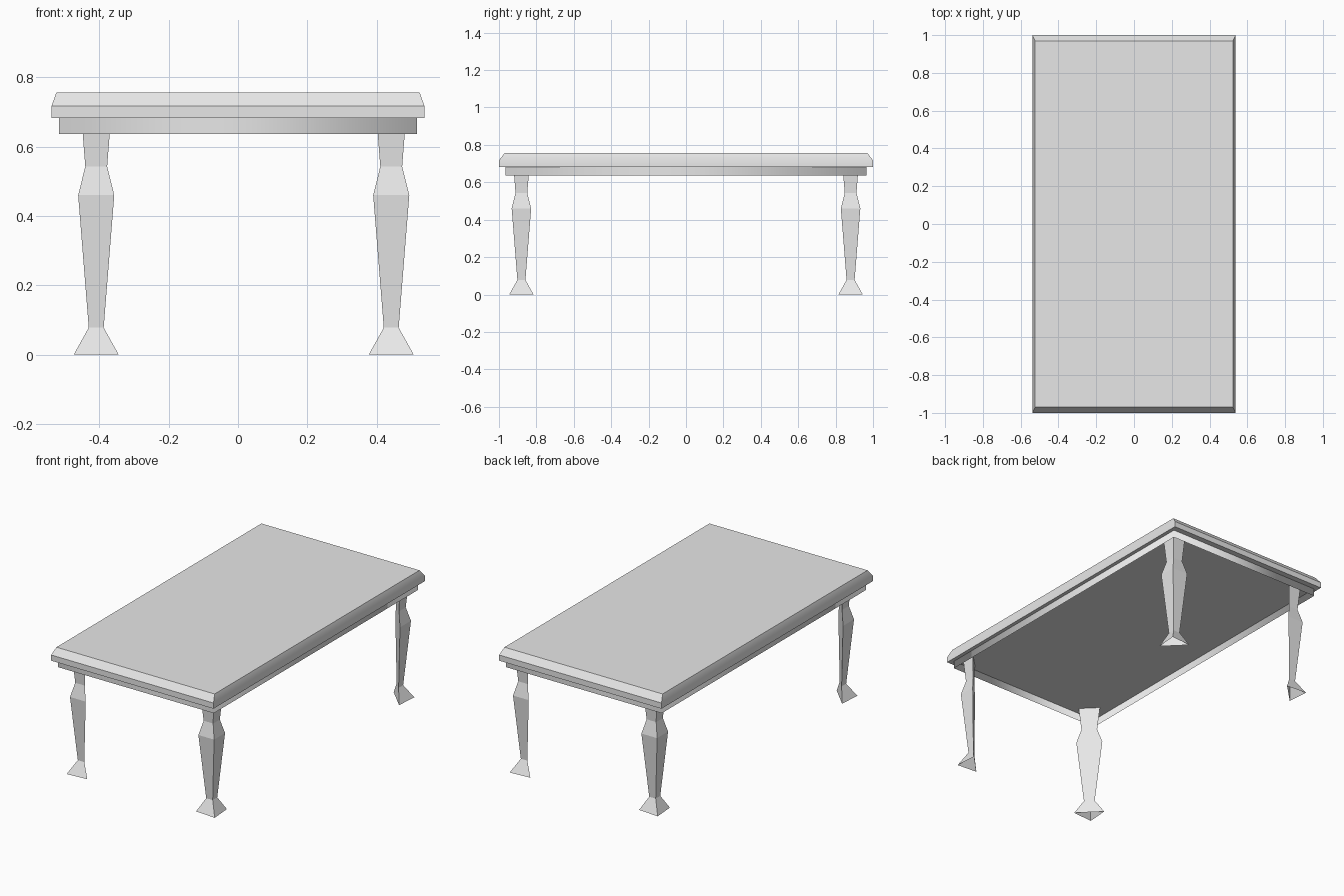
import bpy
import bmesh

cube = bpy.data.objects.get("Cube")
if cube:
    bpy.data.objects.remove(cube, do_unlink=True)

grey = bpy.data.materials.new("light_grey")
grey.use_nodes = True
grey.diffuse_color = (0.8, 0.8, 0.8, 1)
grey.node_tree.nodes["Principled BSDF"].inputs["Base Color"].default_value = (0.8, 0.8, 0.8, 1)


def loft(name, rings, cap_start=False, cap_end=False):
    """Skin a stack of closed rings into one object, with optional end caps."""
    bm = bmesh.new()
    loops = [[bm.verts.new(p) for p in ring] for ring in rings]
    for a, b in zip(loops, loops[1:]):
        for i in range(len(a)):
            j = (i + 1) % len(a)
            bm.faces.new((a[i], a[j], b[j], b[i]))
    if cap_start:
        bm.faces.new(list(reversed(loops[0])))
    if cap_end:
        bm.faces.new(loops[-1])
    mesh = bpy.data.meshes.new(name)
    bm.to_mesh(mesh)
    bm.free()
    mesh.materials.append(grey)
    obj = bpy.data.objects.new(name, mesh)
    bpy.context.collection.objects.link(obj)
    return obj


def rectangle(x, y, z):
    return [(-x, -y, z), (x, -y, z), (x, y, z), (-x, y, z)]


# Table top: slab with a chamfered upper edge
top = loft("table_top",
           [rectangle(0.538, 1.0, 0.683), rectangle(0.538, 1.0, 0.717),
            rectangle(0.524, 0.97, 0.756)], True, True)
bpy.ops.object.select_all(action="DESELECT")
top.select_set(True)
bpy.context.view_layer.objects.active = top
bpy.ops.object.shade_smooth_by_angle()

# Apron: thin open skirt with softly shaded corners
apron = loft("apron", [rectangle(0.516, 0.966, 0.637), rectangle(0.516, 0.966, 0.683)])
apron.data.shade_smooth()

# Legs: three-sided turned profile (height, width, skew), right angle facing outwards
PROFILE = [(0, 0.13, 0.01), (0.078, 0.043, 0), (0.46, 0.104, 0),
           (0.543, 0.063, 0), (0.683, 0.085, 0)]


def leg(name, cx, cy, sx, sy):
    rings = []
    for z, width, skew in PROFILE:
        h = width / 2
        corner = [(h, h), (-h, h - skew), (h - skew, -h)]
        ring = [(cx + sx * x, cy + sy * y, z) for x, y in corner]
        rings.append(ring if sx * sy > 0 else ring[::-1])
    return loft(name, rings, cap_end=True)


for side, cx, sx in (("right", -0.409, -1), ("left", 0.442, 1)):
    for end, sy in (("front", -1), ("back", 1)):
        leg(f"{end}_{side}_leg", cx, 0.88 * sy, sx, sy)
